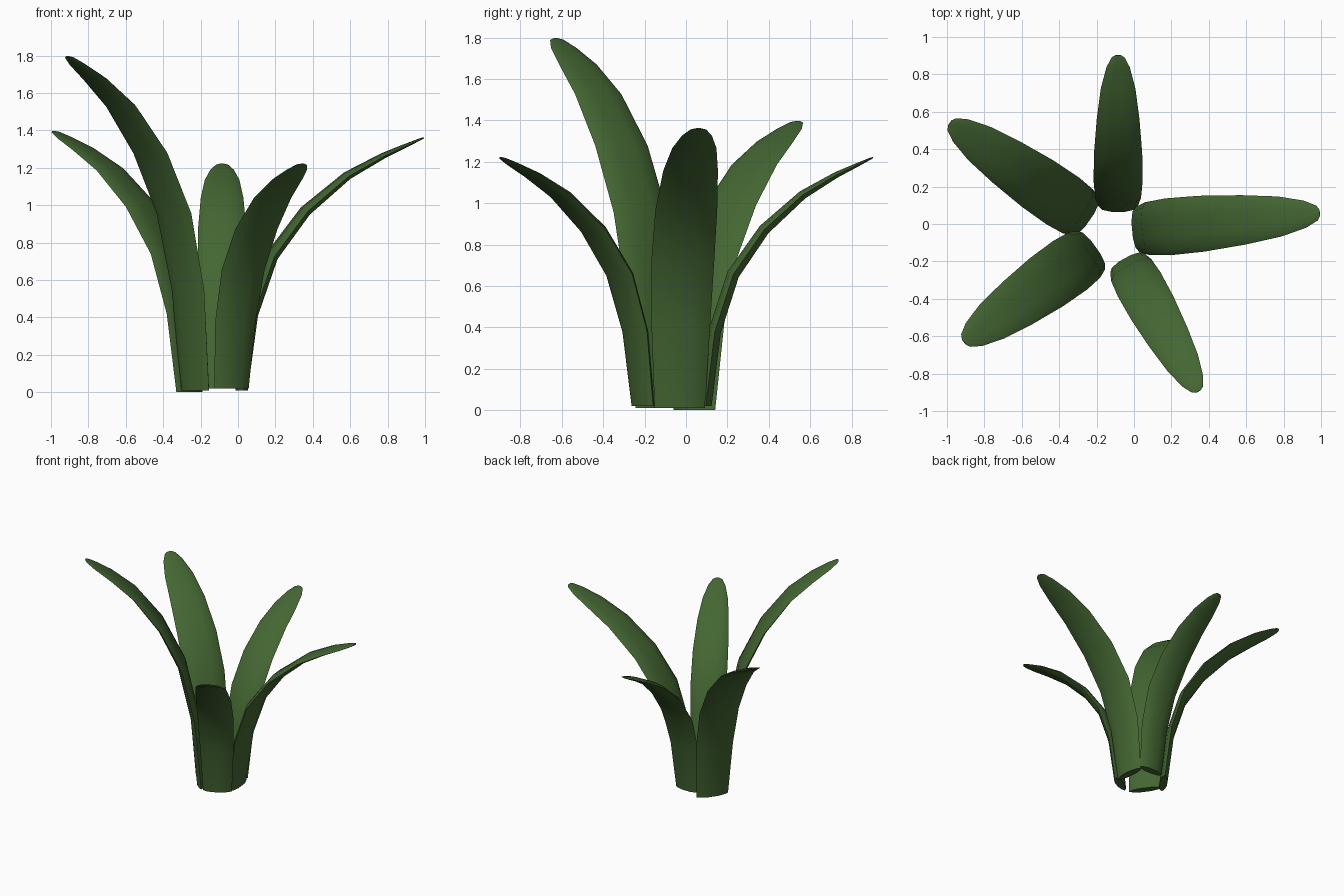
import bpy, bmesh, math
from mathutils import Vector

if "Cube" in bpy.data.objects:
    bpy.data.objects.remove(bpy.data.objects["Cube"])

green = bpy.data.materials.new("leaf green")
green.diffuse_color = (0.058, 0.135, 0.033, 1)
green.use_nodes = True
green.node_tree.nodes["Principled BSDF"].inputs["Base Color"].default_value = green.diffuse_color

# Shared leaf shape: (outward fraction, height fraction, width, half thickness)
STATIONS = [(0, 0, .245, .030), (.055, .30, .285, .031), (.165, .53, .305, .031),
            (.35, .71, .30, .028), (.58, .85, .265, .022), (.78, .93, .215, .015),
            (.92, .975, .145, .009), (.985, .996, .08, .005), (1, 1, .035, .003)]

# Lens cross-section: (across, through), flatter inside and rounder outside
SECTION = [(-1, 0), (-.8, .65), (-.35, 1), (.35, 1), (.8, .65), (1, 0),
           (.75, -.55), (.35, -.95), (-.35, -.95), (-.75, -.55)]


def make_leaf(name, base, tip, width_scale):
    base, tip = Vector(base), Vector(tip)
    span = tip - base
    out = Vector((span.x, span.y, 0)).normalized()
    side = Vector((-out.y, out.x, 0))
    path = [base + Vector((span.x * f, span.y * f, span.z * h)) for f, h, _, _ in STATIONS]
    bm = bmesh.new()
    rings = []
    for i, p in enumerate(path):
        along = (path[min(i + 1, len(path) - 1)] - path[max(i - 1, 0)]).normalized()
        # the foot is cut level, the rest is square to the path
        inward = -out if i == 0 else along.cross(side).normalized()
        if inward.dot(out) > 0:
            inward = -inward
        w, t = STATIONS[i][2] * width_scale / 2, STATIONS[i][3]
        rings.append([bm.verts.new(p + side * (u * w) + inward * (v * t)) for u, v in SECTION])
    n = len(SECTION)
    for a, b in zip(rings, rings[1:]):
        for k in range(n):
            bm.faces.new((a[k], a[(k + 1) % n], b[(k + 1) % n], b[k]))
    bm.faces.new(rings[0])
    bm.faces.new(rings[-1])
    bmesh.ops.recalc_face_normals(bm, faces=bm.faces)
    mesh = bpy.data.meshes.new(name)
    bm.to_mesh(mesh)
    bm.free()
    mesh.materials.append(green)
    obj = bpy.data.objects.new(name, mesh)
    bpy.context.collection.objects.link(obj)
    bpy.ops.object.select_all(action='DESELECT')
    obj.select_set(True)
    bpy.context.view_layer.objects.active = obj
    bpy.ops.object.shade_smooth_by_angle(angle=math.radians(50))


# Five leaves in a ring, leaning outwards
make_leaf("right_leaf", (.02, -.03, .01), (.993, .06, 1.36), 1.0)
make_leaf("back_leaf", (-.085, .095, .02), (-.085, .903, 1.22), .86)
make_leaf("back_left_leaf", (-.26, .04, 0), (-.985, .54, 1.395), 1.0)
make_leaf("front_left_leaf", (-.23, -.14, .01), (-.91, -.63, 1.795), 1.04)
make_leaf("front_right_leaf", (-.035, -.21, .02), (.345, -.895, 1.22), .86)
